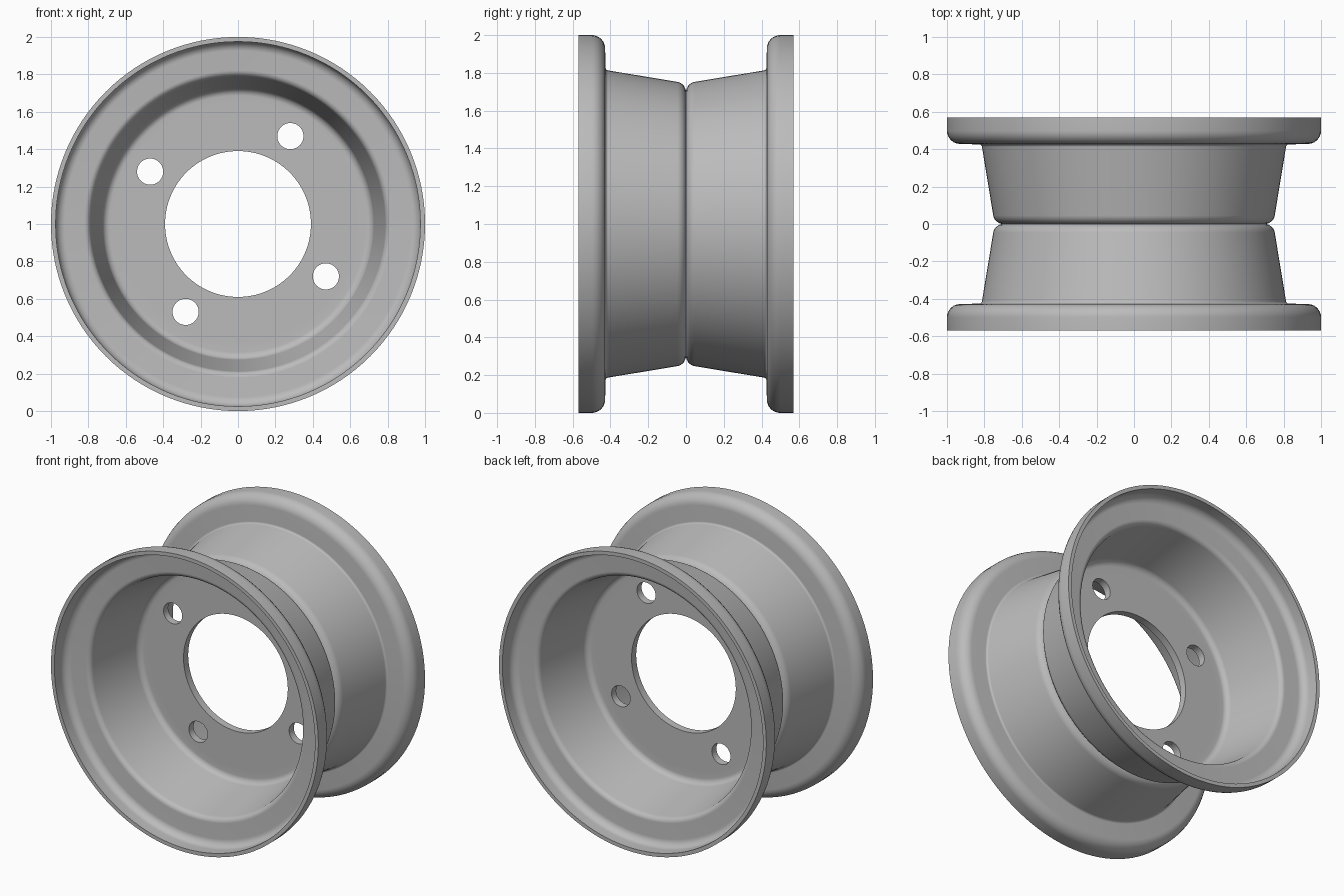
import bpy
import bmesh
from math import radians, sin, cos, tan, tau
from mathutils import Vector, Matrix

cube = bpy.data.objects.get("Cube")
if cube:
    bpy.data.objects.remove(cube, do_unlink=True)

SEGMENTS = 128
HUB_RADIUS = 0.39
SHEET = 0.025
BOLT_CIRCLE = 0.547
BOLT_RADIUS = 0.07

steel = bpy.data.materials.new("grey steel")
steel.use_nodes = True
steel.diffuse_color = (0.5, 0.5, 0.5, 1)
steel.node_tree.nodes["Principled BSDF"].inputs["Base Color"].default_value = (0.5, 0.5, 0.5, 1)


def rounded(corners, steps=6):
    """Closed outline of (radius, depth, fillet) corners with the fillets rounded."""
    points = []
    for i, (r, y, fillet) in enumerate(corners):
        p = Vector((r, y))
        if not fillet:
            points.append(p)
            continue
        a = (Vector(corners[i - 1][:2]) - p).normalized()
        b = (Vector(corners[(i + 1) % len(corners)][:2]) - p).normalized()
        half = a.angle(b) / 2
        reach = fillet / tan(half)
        centre = p + (a + b).normalized() * fillet / sin(half)
        start, end = p + a * reach - centre, p + b * reach - centre
        for k in range(steps + 1):
            spoke = start.lerp(end, k / steps).normalized()
            points.append(centre + spoke * fillet)
    return points


# Cross-section of one pressed half: disc, tapered barrel and bead flange
outline = rounded([
    (HUB_RADIUS, 0, 0), (0.65, 0, 0), (0.745, 0, 0.055),
    (0.815, -0.425, 0.015), (1.0, -0.43, 0.07), (1.0, -0.57, 0),
    (0.975, -0.57, 0), (0.975, -0.455, 0.05), (0.793, -0.452, 0.035),
    (0.72, -SHEET, 0.04), (0.64, -SHEET, 0), (HUB_RADIUS, -SHEET, 0),
])


def wheel_half(name, side):
    """Revolve the outline around the axle; side -1 mirrors it to the back."""
    bm = bmesh.new()
    rings = []
    for s in range(SEGMENTS):
        a = tau * s / SEGMENTS
        rings.append([bm.verts.new((p.x * cos(a), p.y * side, 1 + p.x * sin(a))) for p in outline])
    n = len(outline)
    for s, ring in enumerate(rings):
        following = rings[(s + 1) % SEGMENTS]
        for i in range(n):
            j = (i + 1) % n
            bm.faces.new((ring[i], ring[j], following[j], following[i]))
    bmesh.ops.recalc_face_normals(bm, faces=bm.faces)
    return add_object(name, bm)


def add_object(name, bm):
    mesh = bpy.data.meshes.new(name)
    bm.to_mesh(mesh)
    bm.free()
    mesh.materials.append(steel)
    obj = bpy.data.objects.new(name, mesh)
    bpy.context.collection.objects.link(obj)
    return obj


# Four cylinders that punch the bolt holes
bm = bmesh.new()
for k in range(4):
    a = radians(59.2 + 90 * k)
    place = Matrix.Translation((BOLT_CIRCLE * cos(a), 0, 1 + BOLT_CIRCLE * sin(a)))
    bmesh.ops.create_cone(bm, cap_ends=True, segments=40, radius1=BOLT_RADIUS, radius2=BOLT_RADIUS,
                          depth=0.2, matrix=place @ Matrix.Rotation(radians(90), 4, "X"))
cutter = add_object("bolt_hole_cutter", bm)
cutter.hide_render = True

# Front and back halves, back to back
for name, side in (("front_wheel_half", 1), ("back_wheel_half", -1)):
    half = wheel_half(name, side)
    punch = half.modifiers.new("bolt holes", "BOOLEAN")
    punch.operation = "DIFFERENCE"
    punch.solver = "EXACT"
    punch.object = cutter
    bpy.ops.object.select_all(action="DESELECT")
    half.select_set(True)
    bpy.context.view_layer.objects.active = half
    bpy.ops.object.modifier_apply(modifier=punch.name)
    bpy.ops.object.shade_smooth_by_angle(angle=radians(35))

bpy.data.objects.remove(cutter, do_unlink=True)
